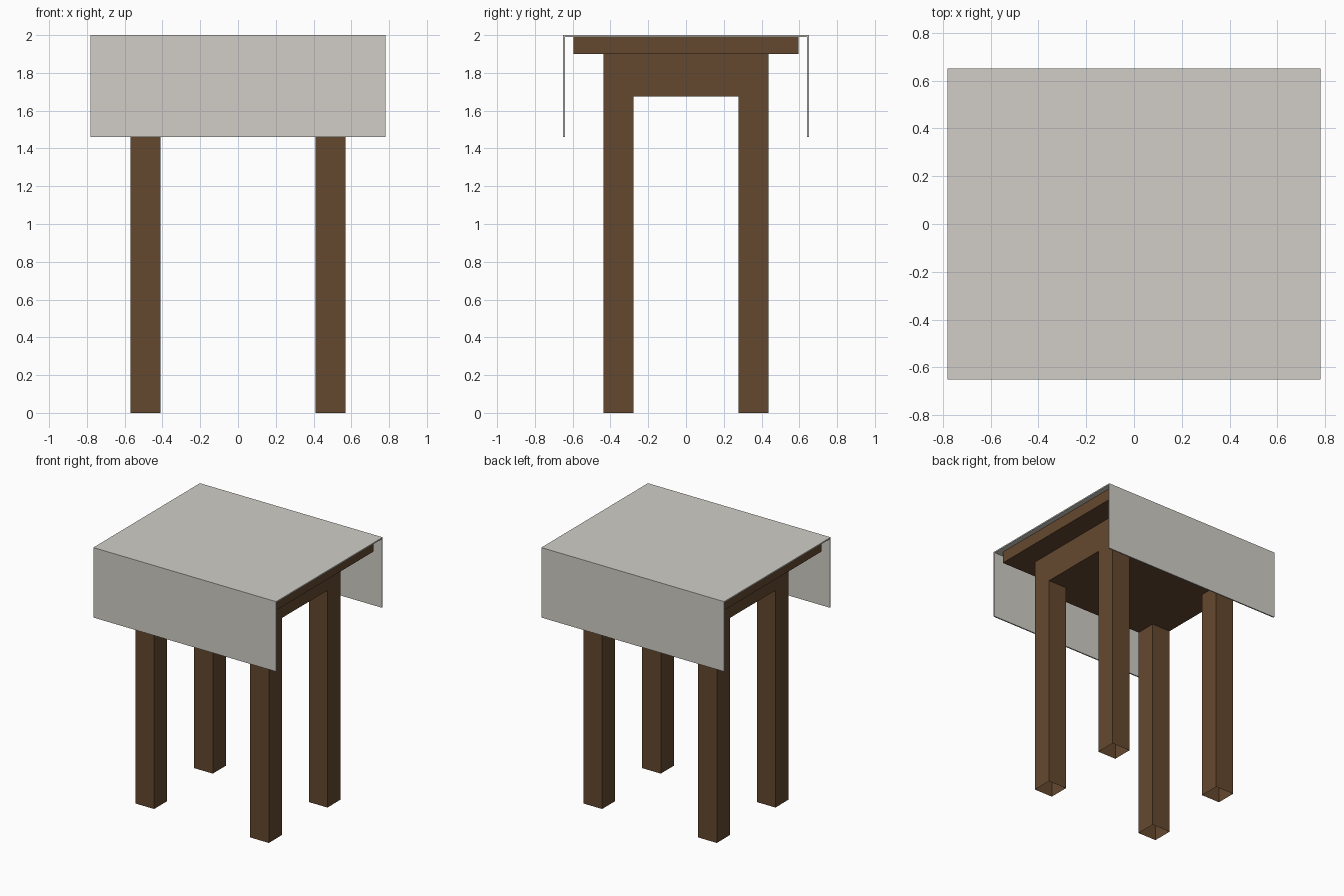
import bpy, bmesh

if "Cube" in bpy.data.objects:
    bpy.data.objects.remove(bpy.data.objects["Cube"])

def material(name, rgb):
    m = bpy.data.materials.new(name)
    m.diffuse_color = (*rgb, 1)
    m.use_nodes = True
    m.node_tree.nodes["Principled BSDF"].inputs["Base Color"].default_value = m.diffuse_color
    return m

def add_object(name, bm, mat):
    bmesh.ops.recalc_face_normals(bm, faces=bm.faces)
    me = bpy.data.meshes.new(name)
    bm.to_mesh(me)
    bm.free()
    me.materials.append(mat)
    ob = bpy.data.objects.new(name, me)
    bpy.context.collection.objects.link(ob)
    return ob

wood = material("wood", (0.127, 0.065, 0.028))
linen = material("linen", (0.638, 0.617, 0.571))

# Table top board
bm = bmesh.new()
bmesh.ops.create_cube(bm, size=1)
for v in bm.verts:
    v.co = (v.co.x * 1.48, v.co.y * 1.19, 1.945 + v.co.z * 0.09)
add_object("table_top", bm, wood)

# Base: 3 x 3 grid underside, closed box above, open-ended legs below the corners
xs = (-0.569, -0.41, 0.41, 0.569)
ys = (-0.437, -0.278, 0.278, 0.437)
APRON, TOP = 1.675, 1.90
bm = bmesh.new()
grid = [[bm.verts.new((x, y, APRON)) for y in ys] for x in xs]
cells = {(i, j): bm.faces.new((grid[i][j], grid[i + 1][j], grid[i + 1][j + 1], grid[i][j + 1]))
         for i in range(3) for j in range(3)}
corners = [cells[i, j] for i in (0, 2) for j in (0, 2)]

# Apron walls and lid
rim = [e for e in bm.edges if e.is_boundary]
walls = bmesh.ops.extrude_edge_only(bm, edges=rim)["geom"]
for v in walls:
    if isinstance(v, bmesh.types.BMVert):
        v.co.z = TOP
bmesh.ops.contextual_create(bm, geom=[e for e in walls if isinstance(e, bmesh.types.BMEdge)
                                      and all(v.co.z == TOP for v in e.verts)])

# Legs: pull the corner cells to the floor, then remove the foot faces
feet = bmesh.ops.extrude_discrete_faces(bm, faces=corners)["faces"]
for f in feet:
    for v in f.verts:
        v.co.z = 0
bmesh.ops.delete(bm, geom=feet, context='FACES_ONLY')
bmesh.ops.remove_doubles(bm, verts=bm.verts, dist=1e-4)
add_object("apron_and_legs", bm, wood)

# Tablecloth: thin U profile drawn in y-z, swept along x
W, H, DROP, T, X = 0.65, 2.0, 1.46, 0.01, 0.78
profile = [(-W, DROP), (-W, H), (W, H), (W, DROP),
           (W - T, DROP), (W - T, H - T), (T - W, H - T), (T - W, DROP)]
bm = bmesh.new()
end = bm.faces.new([bm.verts.new((-X, y, z)) for y, z in profile])
swept = bmesh.ops.extrude_face_region(bm, geom=[end], use_keep_orig=True)["geom"]
bmesh.ops.translate(bm, vec=(2 * X, 0, 0),
                    verts=[v for v in swept if isinstance(v, bmesh.types.BMVert)])
add_object("tablecloth", bm, linen)
